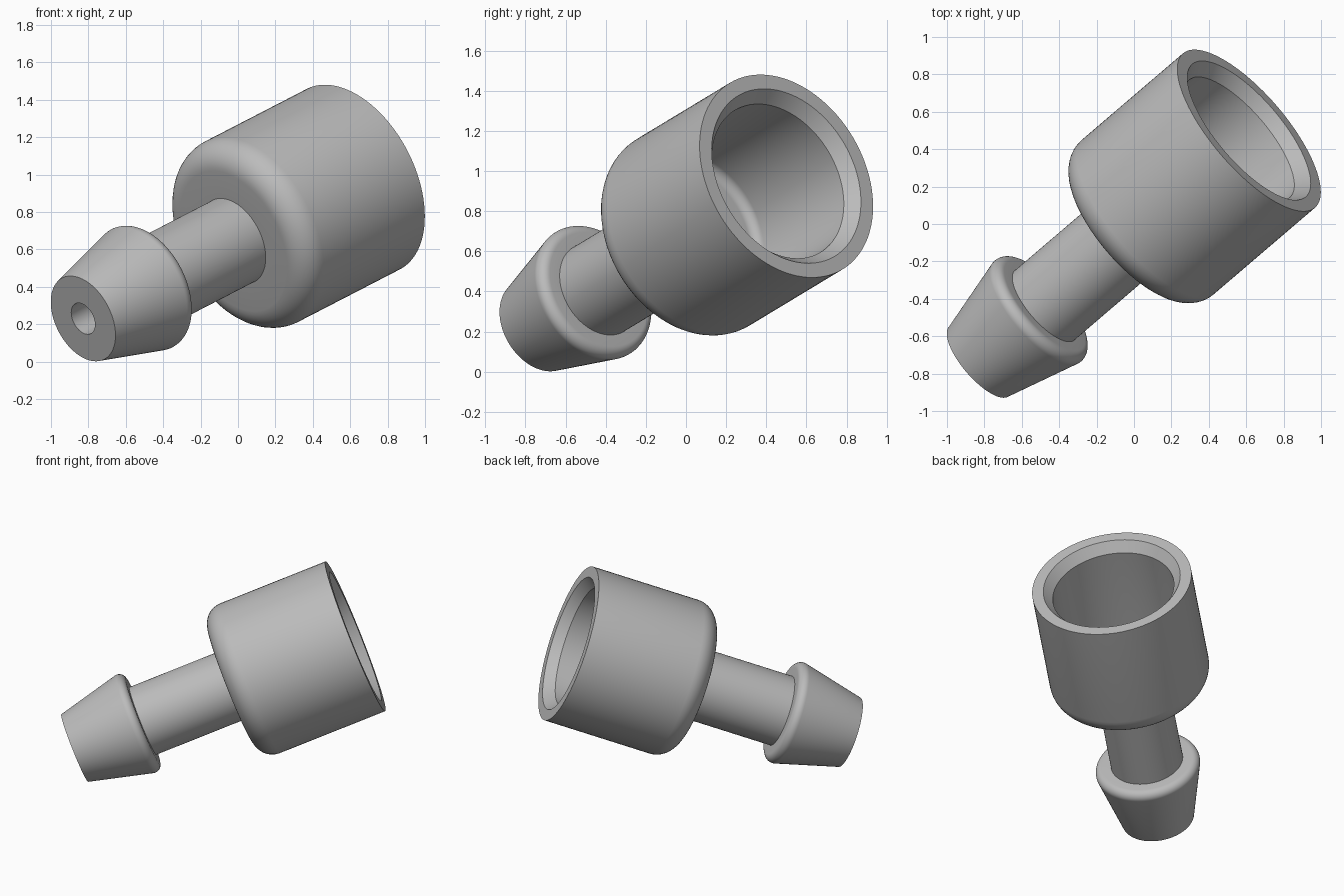
import bpy
import bmesh
from math import cos, sin, radians, tau
from mathutils import Vector

SEGMENTS = 96
START = Vector((-0.828, -0.734, 0.23))   # centre of the barb tip
END = Vector((0.615, 0.5, 0.975))        # centre of the socket rim

cube = bpy.data.objects.get("Cube")
if cube:
    bpy.data.objects.remove(cube, do_unlink=True)

# Single grey material
grey = bpy.data.materials.new("plain grey")
grey.use_nodes = True
colour = (0.5, 0.5, 0.5, 1)
grey.diffuse_color = colour
grey.node_tree.nodes["Principled BSDF"].inputs["Base Color"].default_value = colour


def arc(along, radius, size, first, last, steps=10):
    """Rounded corner in (distance along axis, radius) space."""
    angles = [radians(first + (last - first) * i / steps) for i in range(steps + 1)]
    return [(along + size * cos(a), radius + size * sin(a)) for a in angles]


def lathe(name, profile):
    """Revolve a closed profile about the tilted fitting axis."""
    bm = bmesh.new()
    rings = []
    for along, radius in profile:
        rings.append([bm.verts.new((radius * cos(tau * i / SEGMENTS),
                                    radius * sin(tau * i / SEGMENTS), along))
                      for i in range(SEGMENTS)])
    for k, ring in enumerate(rings):
        following = rings[(k + 1) % len(rings)]
        for i in range(SEGMENTS):
            j = (i + 1) % SEGMENTS
            bm.faces.new((ring[i], ring[j], following[j], following[i]))
    bmesh.ops.recalc_face_normals(bm, faces=bm.faces)
    mesh = bpy.data.meshes.new(name)
    bm.to_mesh(mesh)
    bm.free()
    mesh.materials.append(grey)
    obj = bpy.data.objects.new(name, mesh)
    bpy.context.collection.objects.link(obj)
    obj.location = START
    obj.rotation_euler = (END - START).to_track_quat('Z', 'Y').to_euler()
    bpy.ops.object.select_all(action='DESELECT')
    obj.select_set(True)
    bpy.context.view_layer.objects.active = obj
    bpy.ops.object.shade_smooth_by_angle(angle=radians(30))
    return obj


length = (END - START).length
neck, bore, body = 0.245, 0.09, 0.543
body_start, floor, socket = 1.135, 1.265, 0.413

profile = [(0, bore), (0, neck)]                          # barb tip
profile += arc(0.445, 0.305, 0.05, 104, 0)                # barb shoulder
profile += [(0.495, neck), (body_start, neck)]            # neck
profile += arc(body_start + 0.14, body - 0.14, 0.14, 180, 90)   # body shoulder
profile += [(length, body), (length, 0.467)]              # rim
profile += [(length - 0.07, socket)]                      # rim chamfer
profile += arc(floor + 0.05, socket - 0.05, 0.05, 90, 180)      # socket floor
profile += [(floor, bore)]                                # through bore

lathe("hose_fitting", profile)
